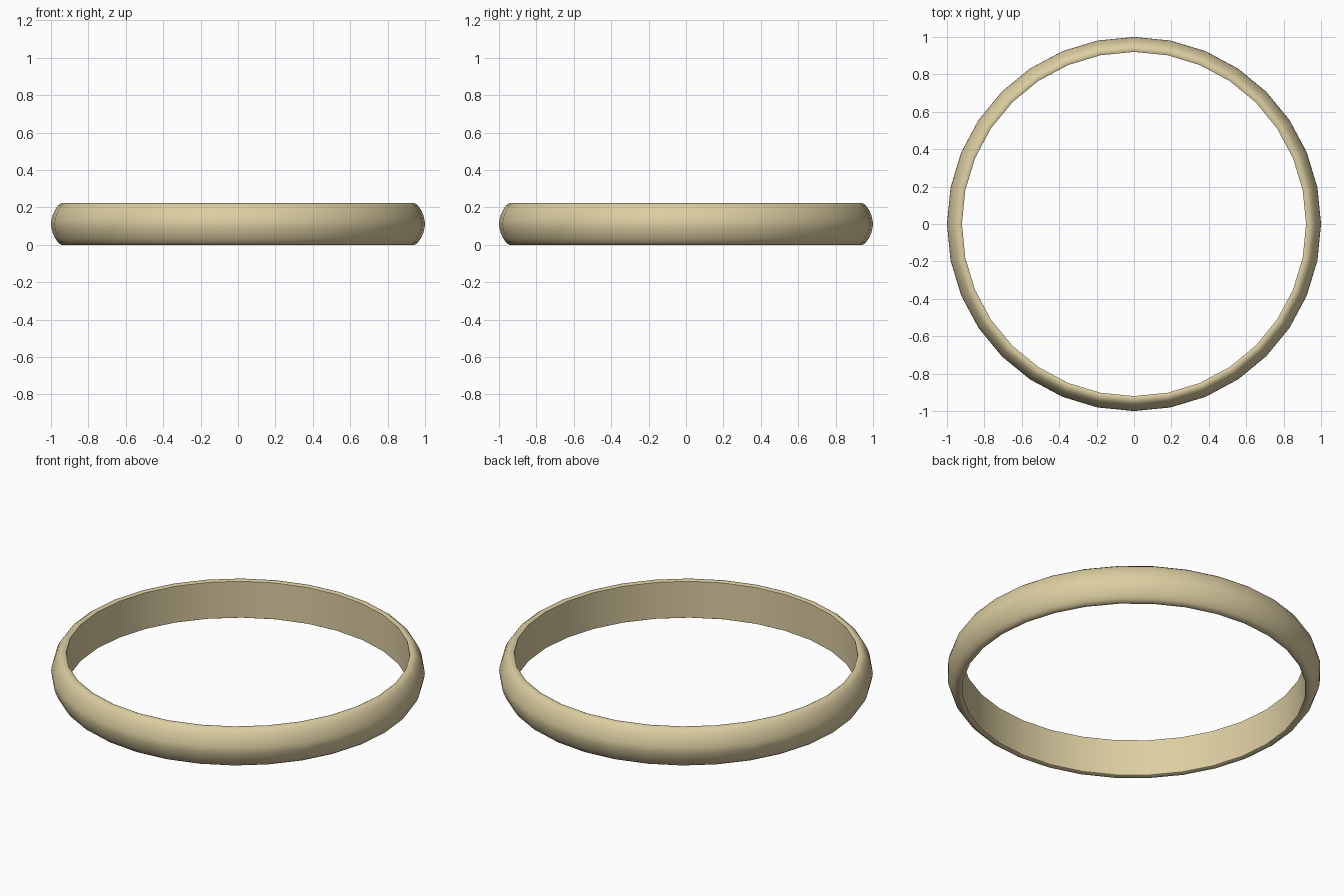
import bpy, bmesh, math

if "Cube" in bpy.data.objects:
    bpy.data.objects.remove(bpy.data.objects["Cube"])

SIDES = 32
H = 0.222

# D-shaped band cross-section (radius, height): flat inside, domed outside
lower = [(0.92, 0.004), (0.927, 0.0), (0.946, 0.0), (0.962, 0.012),
         (0.978, 0.035), (0.991, 0.065), (0.998, 0.092)]
profile = lower + [(1.0, H / 2)] + [(r, H - z) for r, z in reversed(lower)]

# Revolve the section around z
bm = bmesh.new()
rings = []
for i in range(SIDES):
    a = 2 * math.pi * i / SIDES
    rings.append([bm.verts.new((r * math.cos(a), r * math.sin(a), z)) for r, z in profile])
n = len(profile)
for i in range(SIDES):
    p, q = rings[i], rings[(i + 1) % SIDES]
    for j in range(n):
        k = (j + 1) % n
        bm.faces.new((p[j], q[j], q[k], p[k]))
bmesh.ops.recalc_face_normals(bm, faces=bm.faces)
mesh = bpy.data.meshes.new("ring_band")
bm.to_mesh(mesh)
bm.free()

band = bpy.data.objects.new("ring_band", mesh)
bpy.context.collection.objects.link(band)

# Pale gold
gold = bpy.data.materials.new("pale_gold")
gold.diffuse_color = (0.72, 0.62, 0.36, 1)
gold.use_nodes = True
gold.node_tree.nodes["Principled BSDF"].inputs["Base Color"].default_value = gold.diffuse_color
mesh.materials.append(gold)

# Smooth dome, crisp inner rim
bpy.context.view_layer.objects.active = band
band.select_set(True)
bpy.ops.object.shade_smooth_by_angle(angle=math.radians(50))
